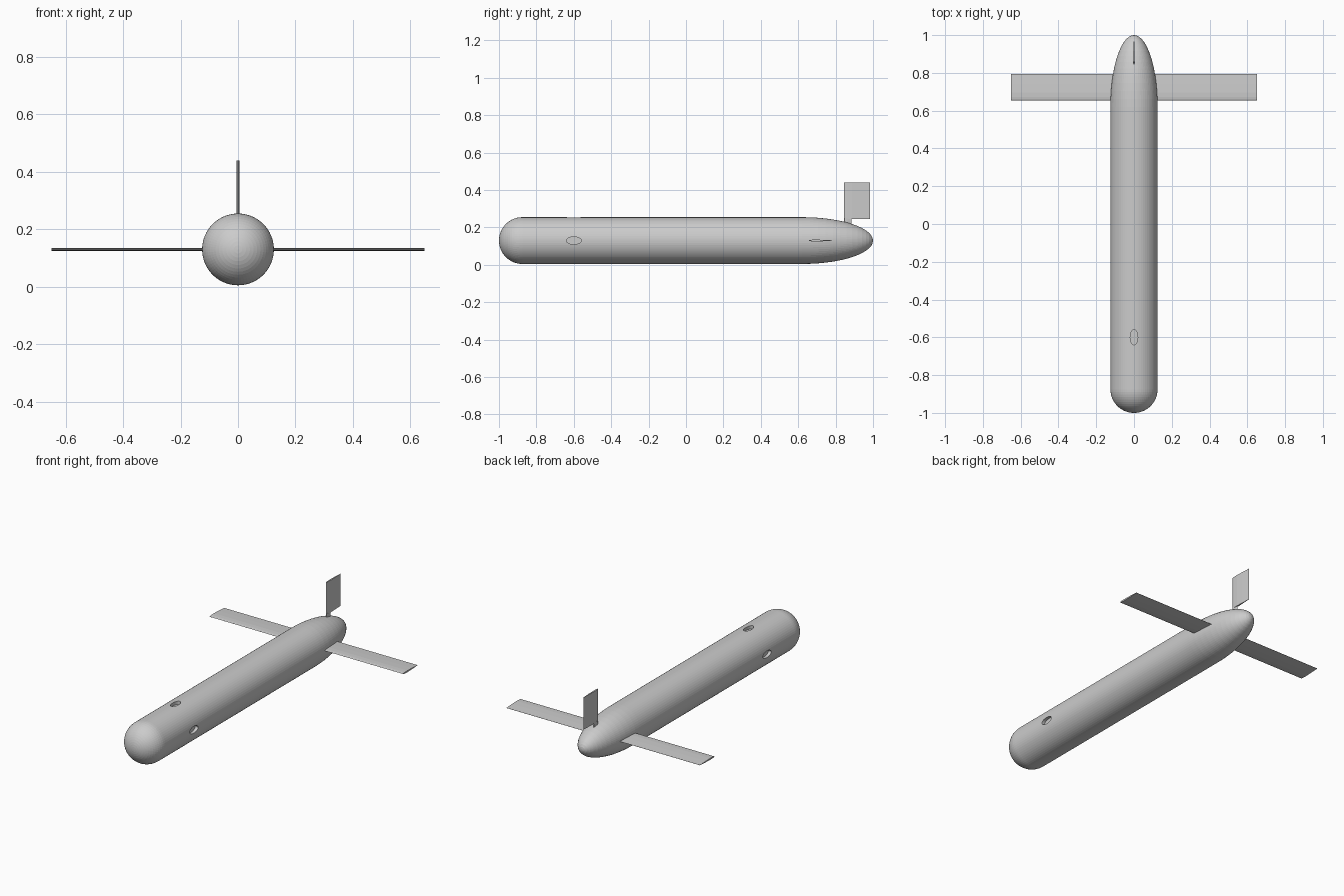
import bpy, bmesh
from math import sin, cos, pi, sqrt
from mathutils import Vector

if "Cube" in bpy.data.objects:
    bpy.data.objects.remove(bpy.data.objects["Cube"])

R, ZC, SEG = 0.125, 0.13, 64


def make_object(name, bm):
    bmesh.ops.recalc_face_normals(bm, faces=bm.faces)
    mesh = bpy.data.meshes.new(name)
    bm.to_mesh(mesh)
    bm.free()
    obj = bpy.data.objects.new(name, mesh)
    bpy.context.collection.objects.link(obj)
    return obj


def lathe(name, profile):
    """Spin (y, radius) pairs round the hull axis; the end pairs are poles."""
    bm = bmesh.new()
    rings = [[bm.verts.new((r * cos(2 * pi * i / SEG), y, ZC + r * sin(2 * pi * i / SEG)))
              for i in range(SEG)] for y, r in profile[1:-1]]
    for a, b in zip(rings, rings[1:]):
        for i in range(SEG):
            j = (i + 1) % SEG
            bm.faces.new((a[i], a[j], b[j], b[i]))
    for (y, _), ring in ((profile[0], rings[0]), (profile[-1], rings[-1])):
        pole = bm.verts.new((0, y, ZC))
        for i in range(SEG):
            bm.faces.new((ring[i], ring[(i + 1) % SEG], pole))
    return make_object(name, bm)


def foil(name, lead, chord, thick, start, span):
    """Extrude a thin aerofoil section starting at its leading edge."""
    top = [(0, 0), (.03, .5), (.12, .85), (.3, 1), (.6, .7), (1, .06)]
    outline = top + [(u, -t) for u, t in reversed(top[1:])]
    span = Vector(span)
    side = span.cross(Vector((0, 1, 0))).normalized()
    pts = [Vector(start) + Vector((0, lead + u * chord, 0)) + side * t * thick / 2
           for u, t in outline]
    bm = bmesh.new()
    face = bm.faces.new([bm.verts.new(p) for p in pts])
    out = bmesh.ops.extrude_face_region(bm, geom=[face])
    bmesh.ops.translate(bm, vec=span,
                        verts=[v for v in out["geom"] if isinstance(v, bmesh.types.BMVert)])
    return make_object(name, bm)


# Hull: round nose, straight body, long elliptical tail
N, TAIL = 14, 0.38
nose = [(-1 + R * (1 - cos(pi / 2 * i / N)), R * sin(pi / 2 * i / N)) for i in range(N + 1)]
tail = [(1 - TAIL + TAIL * sin(pi / 2 * i / N), R * cos(pi / 2 * i / N)) for i in range(N + 1)]
hull = lathe("hull", nose + tail)

# Oval sensor recesses on four sides of the nose section
bm = bmesh.new()
for k in range(4):
    new = bmesh.ops.create_cone(bm, cap_ends=True, segments=32, radius1=1, radius2=1, depth=1)["verts"]
    for v in new:
        a, y, d = v.co.x * 0.02, -0.6 + v.co.y * 0.04, R + v.co.z * 0.04
        c, s = round(cos(k * pi / 2)), round(sin(k * pi / 2))
        v.co = (d * c - a * s, y, ZC + d * s + a * c)
cutter = make_object("port_cutter", bm)
cutter.hide_render = True
cutter.hide_set(True)
cut = hull.modifiers.new("ports", "BOOLEAN")
cut.operation, cut.solver, cut.object = "DIFFERENCE", "EXACT", cutter

# Wings and tail fin
for label, s in (("right", 1), ("left", -1)):
    foil(label + "_wing", 0.655, 0.14, 0.01, (s * 0.1, 0, ZC), (s * 0.55, 0, 0))
foil("tail_fin", 0.845, 0.14, 0.01, (0, 0, 0.245), (0, 0, 0.195))

# Short post joining the fin to the hull
foil("fin_post", 0.845, 0.04, 0.01, (0, 0, 0.2), (0, 0, 0.05))
